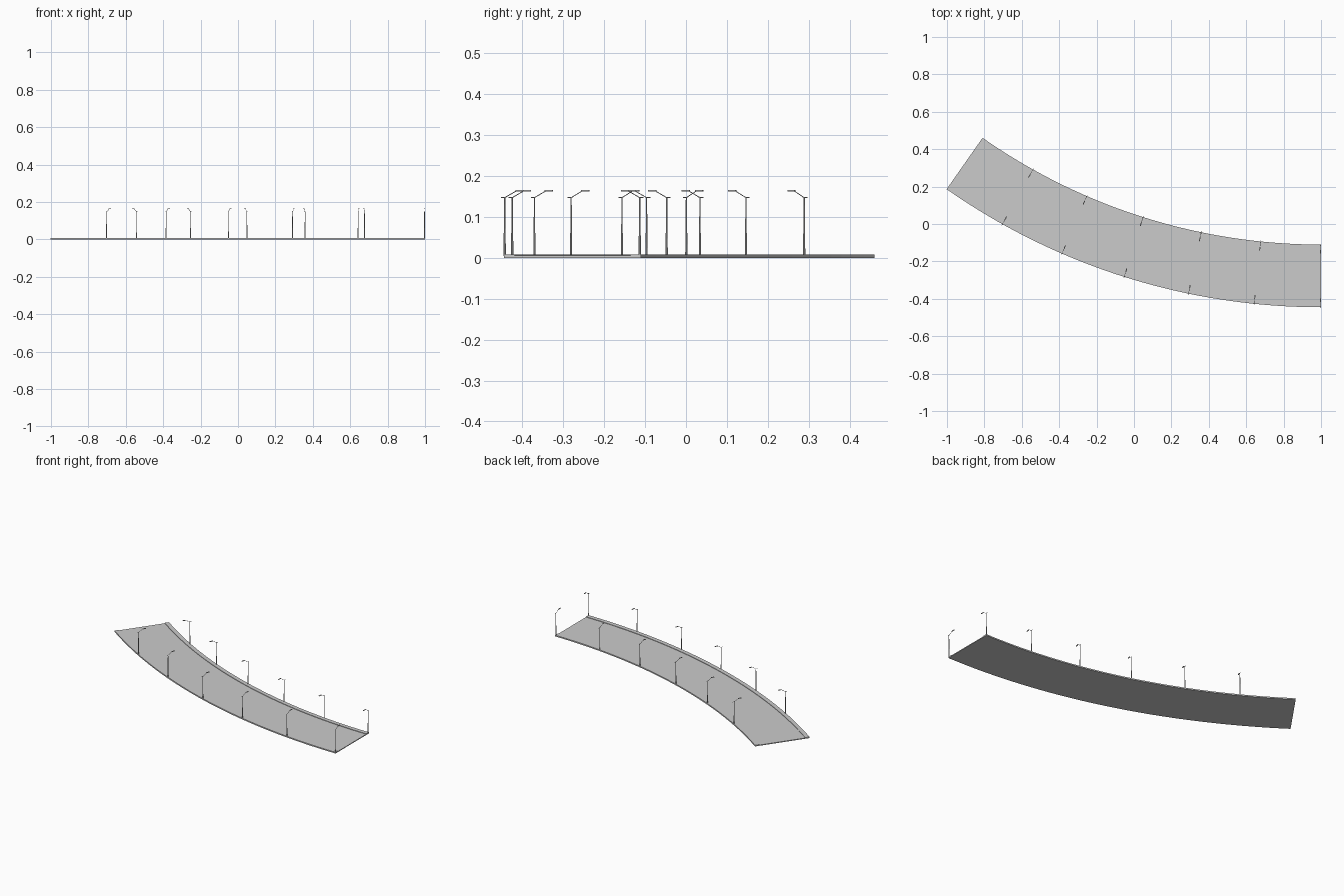
import bpy, bmesh
from math import sin, cos, radians, pi
from mathutils import Matrix, Vector

if "Cube" in bpy.data.objects:
    bpy.data.objects.remove(bpy.data.objects["Cube"])

CY = 3.045                  # centre of the bend is at (1, CY)
R_OUT, R_IN = 3.49, 3.155
SWEEP = radians(35)
SEGS = 40


def make_object(name, bm):
    bmesh.ops.recalc_face_normals(bm, faces=bm.faces)
    me = bpy.data.meshes.new(name)
    bm.to_mesh(me)
    bm.free()
    ob = bpy.data.objects.new(name, me)
    bpy.context.collection.objects.link(ob)
    return ob


def swept_strip(name, profile):
    """Sweep a closed (radius, z) profile along the bend."""
    bm = bmesh.new()
    rings = []
    for i in range(SEGS + 1):
        a = SWEEP * i / SEGS
        rings.append([bm.verts.new((1 - r * sin(a), CY - r * cos(a), z)) for r, z in profile])
    n = len(profile)
    for p, q in zip(rings, rings[1:]):
        for k in range(n):
            bm.faces.new((p[k], p[(k + 1) % n], q[(k + 1) % n], q[k]))
    bm.faces.new(rings[0])
    bm.faces.new(rings[-1])
    return make_object(name, bm)


def rod(bm, a, b, r1, r2, sides=8):
    a, b = Vector(a), Vector(b)
    rot = (b - a).to_track_quat('Z', 'Y').to_matrix().to_4x4()
    bmesh.ops.create_cone(bm, cap_ends=True, segments=sides, radius1=r1, radius2=r2,
                          depth=(b - a).length, matrix=Matrix.Translation((a + b) / 2) @ rot)


def box(bm, centre, size):
    bmesh.ops.create_cube(bm, size=1, matrix=Matrix.Translation(centre) @ Matrix.Diagonal((*size, 1)))


# road with raised kerbs along both edges
K = 0.026
swept_strip("road_deck", [(R_IN, 0), (R_OUT, 0), (R_OUT, 0.008), (R_OUT - K, 0.008),
                          (R_OUT - K, 0.005), (R_IN + K, 0.005), (R_IN + K, 0.008), (R_IN, 0.008)])

# one street lamp, arm reaching along +y
bm = bmesh.new()
rod(bm, (0, 0, 0.004), (0, 0, 0.06), 0.0028, 0.0024)
rod(bm, (0, 0, 0.06), (0, 0, 0.149), 0.002, 0.0014)
rod(bm, (0, -0.009, 0.147), (0, 0.004, 0.148), 0.001, 0.001)
rod(bm, (0, 0, 0.147), (0, 0.028, 0.163), 0.001, 0.001)
box(bm, (0, 0.036, 0.1635), (0.005, 0.02, 0.003))
lamp_mesh = make_object("lamp_template", bm)
mesh = lamp_mesh.data
bpy.data.objects.remove(lamp_mesh)

# six lamps per side, facing the road
for side, radius, turn in (("outer", 3.488, 0), ("inner", 3.158, pi)):
    for i in range(6):
        a = SWEEP * i / 6 + 0.0009
        ob = bpy.data.objects.new(f"{side}_street_lamp_{i + 1}", mesh)
        ob.location = (1 - radius * sin(a), CY - radius * cos(a), 0)
        ob.rotation_euler.z = turn - a
        bpy.context.collection.objects.link(ob)
